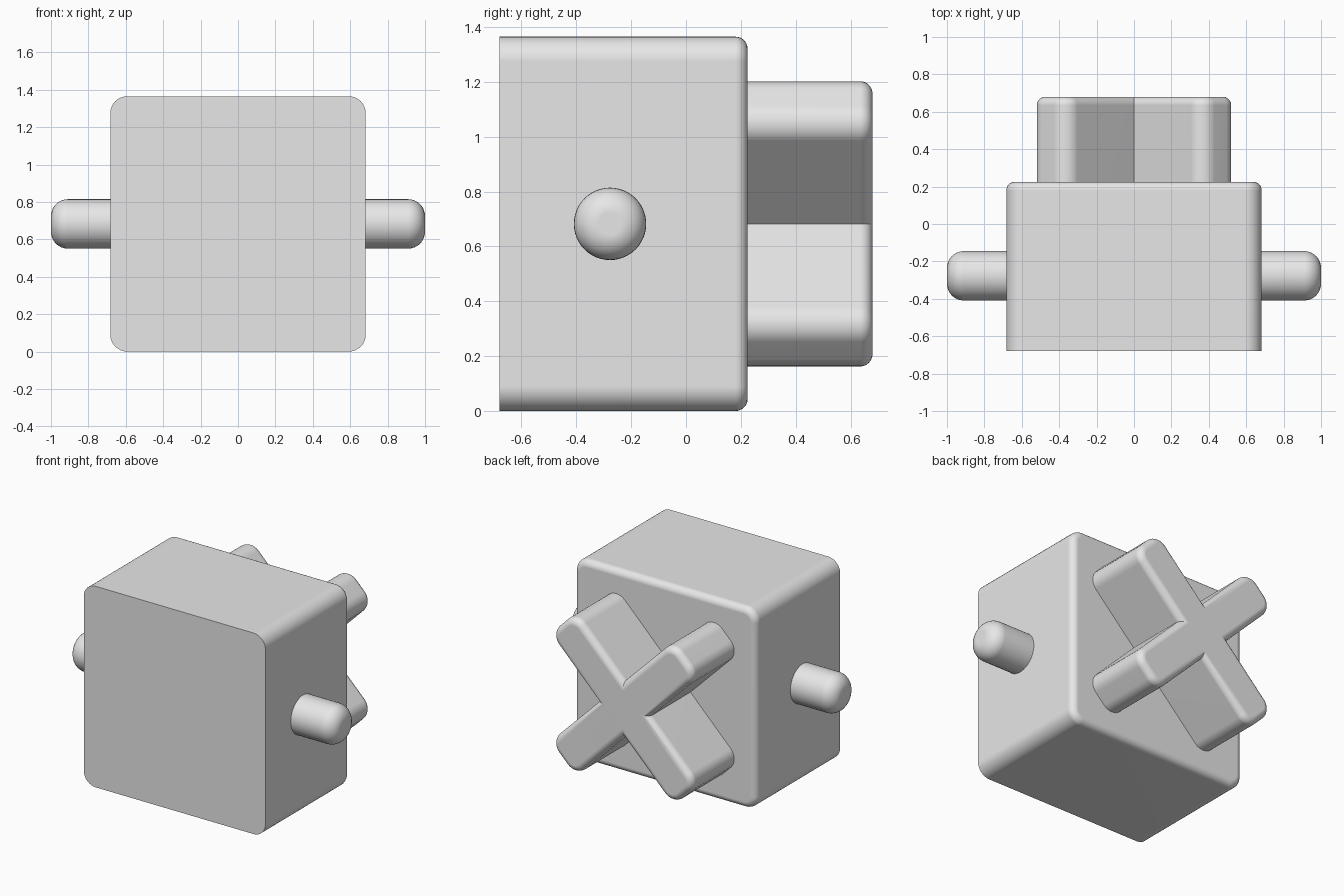
import bpy, bmesh, math
from mathutils import Matrix, Vector

cube = bpy.data.objects.get("Cube")
if cube:
    bpy.data.objects.remove(cube, do_unlink=True)

MID = 0.6825      # height of the model's centre
CORNER = 0.09     # large corner radius
EDGE = 0.045      # small rim fillet

grey = bpy.data.materials.new("plain_grey")
grey.use_nodes = True
grey.diffuse_color = (0.8, 0.8, 0.8, 1)
grey.node_tree.nodes["Principled BSDF"].inputs["Base Color"].default_value = (0.8, 0.8, 0.8, 1)


def round_edges(bm, edges, radius):
    bmesh.ops.bevel(bm, geom=edges, offset=radius, offset_type='OFFSET',
                    segments=8, profile=0.5, affect='EDGES', clamp_overlap=False)


def finish(bm, name):
    bmesh.ops.recalc_face_normals(bm, faces=bm.faces)
    mesh = bpy.data.meshes.new(name)
    bm.to_mesh(mesh)
    bm.free()
    mesh.materials.append(grey)
    obj = bpy.data.objects.new(name, mesh)
    bpy.context.collection.objects.link(obj)
    bpy.ops.object.select_all(action='DESELECT')
    obj.select_set(True)
    bpy.context.view_layer.objects.active = obj
    bpy.ops.object.shade_smooth_by_angle(angle=math.radians(30))
    mod = obj.modifiers.new("flat_face_normals", 'WEIGHTED_NORMAL')
    mod.keep_sharp = True
    return obj


def extruded_block(name, outline, front, back):
    """Extrude an x-z outline along y, round its convex corners and back rim."""
    bm = bmesh.new()
    base = bm.faces.new([bm.verts.new((x, front, z + MID)) for x, z in outline])
    moved = bmesh.ops.extrude_face_region(bm, geom=[base], use_keep_orig=True)
    bmesh.ops.translate(bm, vec=(0, back - front, 0),
                        verts=[v for v in moved["geom"] if isinstance(v, bmesh.types.BMVert)])
    bmesh.ops.recalc_face_normals(bm, faces=bm.faces)
    round_edges(bm, [e for e in bm.edges if e.is_convex
                     and abs(e.verts[0].co.y - e.verts[1].co.y) > 0.1], CORNER)
    round_edges(bm, [e for e in bm.edges
                     if all(abs(v.co.y - back) < 1e-4 for v in e.verts)], EDGE)
    return finish(bm, name)


# Main block: flat sharp front, rounded back rim
H = MID
extruded_block("body", [(-H, -H), (H, -H), (H, H), (-H, H)], -0.68, 0.225)

# Diagonal cross on the back: one arm's corners repeated by quarter turns
WIDTH, TIP = 0.135, 0.653
cross = []
for k in range(4):
    turn = Matrix.Rotation(math.pi / 4 + k * math.pi / 2, 2)
    cross += [turn @ Vector(p) for p in ((WIDTH, -WIDTH), (TIP, -WIDTH), (TIP, WIDTH))]
extruded_block("back_cross", cross, 0.2, 0.68)

# Side pegs with rounded tips
for name, side in (("left_peg", 1), ("right_peg", -1)):
    bm = bmesh.new()
    place = (Matrix.Translation((side * 0.8, -0.277, MID))
             @ Matrix.Rotation(side * math.pi / 2, 4, 'Y'))
    bmesh.ops.create_cone(bm, cap_ends=True, segments=48, radius1=0.132,
                          radius2=0.132, depth=0.4, matrix=place)
    round_edges(bm, [e for e in bm.edges
                     if all(abs(v.co.x) > 0.99 for v in e.verts)], CORNER)
    finish(bm, name)
